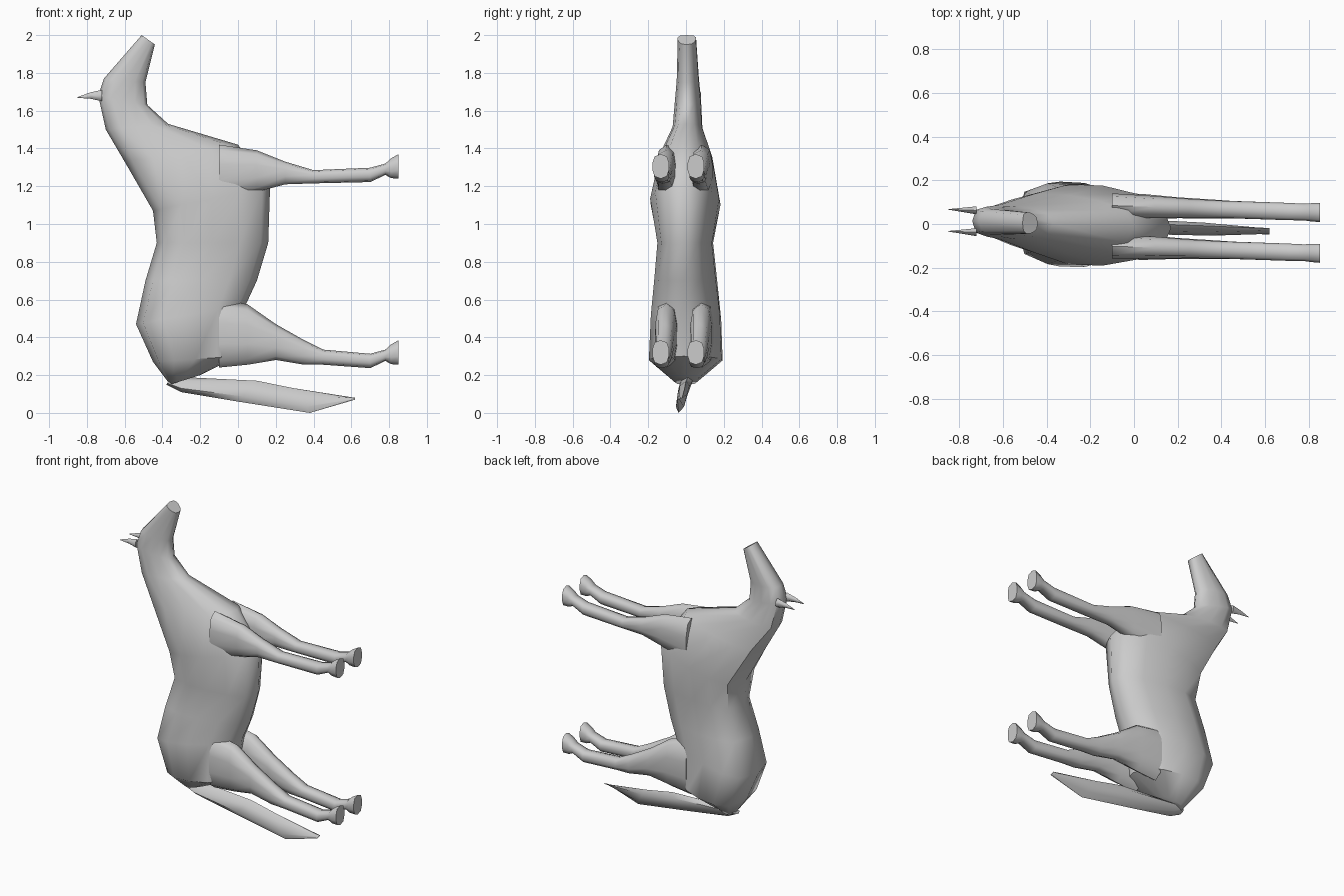
import bpy, bmesh, math

default_cube = bpy.data.objects.get("Cube")
if default_cube:
    bpy.data.objects.remove(default_cube)

grey = bpy.data.materials.new("plain grey")
grey.use_nodes = True
shade = (0.6, 0.6, 0.6, 1)
grey.diffuse_color = shade
grey.node_tree.nodes["Principled BSDF"].inputs["Base Color"].default_value = shade


def loft(name, stations, sides=10, squareness=0.6, taper=0.0, offset=0.0, lean=0.0):
    """Skin rounded rings. A station is the (x, z) of its upper or spine edge,
    the (x, z) of the opposite edge, and its half width."""
    bm = bmesh.new()
    rings = []
    for x_top, z_top, x_low, z_low, width in stations:
        ring = []
        for i in range(sides):
            angle = math.tau * i / sides
            across = (1 - math.cos(angle)) / 2
            sideways = math.sin(angle)
            x = x_top + (x_low - x_top) * across
            z = z_top + (z_low - z_top) * across
            bulge = math.copysign(abs(sideways) ** squareness, sideways)
            y = bulge * width * (1 + taper * (0.4 - across))
            y += offset + lean * (0.5 - across)
            # The whole animal is turned slightly about the vertical
            ring.append(bm.verts.new((x, y - 0.012 - 0.034 * x, z)))
        rings.append(ring)
    for ring, following in zip(rings, rings[1:]):
        for i in range(sides):
            j = (i + 1) % sides
            bm.faces.new((ring[i], ring[j], following[j], following[i]))
    bm.faces.new(rings[0])
    bm.faces.new(rings[-1])
    bmesh.ops.recalc_face_normals(bm, faces=bm.faces)
    mesh = bpy.data.meshes.new(name)
    bm.to_mesh(mesh)
    bm.free()
    mesh.materials.append(grey)
    part = bpy.data.objects.new(name, mesh)
    bpy.context.collection.objects.link(part)
    bpy.ops.object.select_all(action="DESELECT")
    part.select_set(True)
    bpy.context.view_layer.objects.active = part
    bpy.ops.object.shade_smooth_by_angle(angle=math.radians(55))


def upright(path, base_width, spread):
    """Turn (x, z, half height) points into stations whose width follows the height."""
    return [(x, z + half, x, z - half, base_width + spread * half) for x, z, half in path]


# Head, neck and trunk, from spine to throat and belly
muzzle = (-.51, 2, -.44, 1.95, .05)
brow = (-.71, 1.77, -.49, 1.75, .06)
poll = (-.74, 1.68, -.48, 1.63, .07)
neck = (-.7, 1.5, -.37, 1.53, .08)
chest = (-.6, 1.33, 0, 1.42, .14)
shoulder = (-.45, 1.07, .17, 1.2, .19)
loin = (-.43, .9, .16, .9, .15)
flank = (-.49, .7, .1, .7, .17)
hip = (-.54, .47, .04, .57, .19)
rump = (-.45, .27, 0, .3, .2)
dock = (-.36, .15, -.2, .2, .06)
loft("body", [muzzle, brow, poll, neck, chest, shoulder, loin, flank, hip, rump, dock],
     sides=12, taper=0.4)

# Upper legs differ; shank, fetlock and hoof are the same on all four
foreleg_top = [(-.1, 1.27, .15), (.1, 1.28, .11), (.25, 1.27, .06), (.4, 1.25, .035)]
thigh = [(-.1, .42, .18), (.05, .415, .16), (.2, .375, .095), (.35, .32, .065), (.45, .295, .04)]
lower_leg = [(.7, .01, .038), (.78, .04, .03), (.81, .045, .052), (.85, .055, .065)]


def whole_leg(top, level):
    return upright(top + [(x, z + level, half) for x, z, half in lower_leg], 0.035, 0.15)


ear = [(-.72, 1.68, .03), (-.78, 1.68, .017), (-.85, 1.67, .002)]

for side, label in ((1, "left"), (-1, "right")):
    loft(label + "_front_leg", whole_leg(foreleg_top, 1.25), offset=side * 0.093)
    loft(label + "_hind_leg", whole_leg(thigh, 0.265), offset=side * 0.093)
    loft(label + "_ear", upright(ear, 0, 0.7), sides=6, squareness=1, offset=side * 0.05)

# Blade-shaped tail leaning to one side
tail_root = (-.36, .18, -.38, .15, .03)
tail_bend = (-.3, .19, -.3, .11, .035)
tail_middle = (.1, .17, 0, .06, .03)
tail_end = (.3, .13, .38, 0, .025)
tail_tip = (.62, .08, .62, .07, .005)
loft("tail", [tail_root, tail_bend, tail_middle, tail_end, tail_tip],
     sides=6, squareness=1, lean=0.03)
